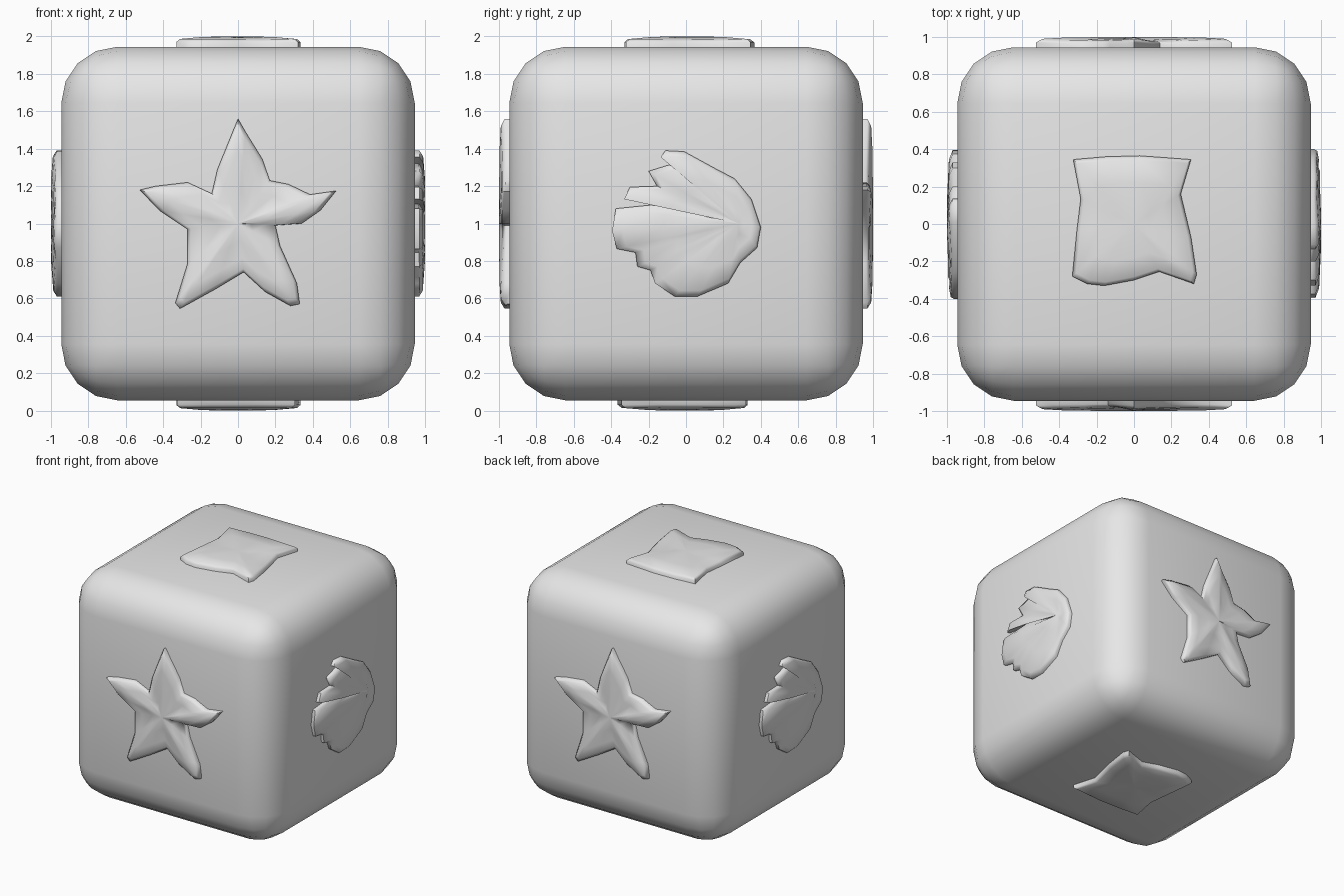
import bpy
import bmesh
import math
from mathutils import Vector

if "Cube" in bpy.data.objects:
    bpy.data.objects.remove(bpy.data.objects["Cube"], do_unlink=True)

HALF = 0.945  # half width of the block
CENTRE = Vector((0, 0, 1))

grey = bpy.data.materials.new("light grey")
grey.use_nodes = True
grey.diffuse_color = (0.8, 0.8, 0.8, 1)
grey.node_tree.nodes["Principled BSDF"].inputs["Base Color"].default_value = grey.diffuse_color


def finish(name, bm, angle):
    """Turn a bmesh into a smooth shaded object."""
    bmesh.ops.recalc_face_normals(bm, faces=bm.faces)
    mesh = bpy.data.meshes.new(name)
    bm.to_mesh(mesh)
    bm.free()
    mesh.materials.append(grey)
    obj = bpy.data.objects.new(name, mesh)
    bpy.context.collection.objects.link(obj)
    bpy.ops.object.select_all(action="DESELECT")
    obj.select_set(True)
    bpy.context.view_layer.objects.active = obj
    bpy.ops.object.shade_smooth_by_angle(angle=math.radians(angle))
    return obj


def relief(name, outline, hub, rings, side, up, valley):
    """Raised ornament: outline rings shrinking to a hub, lower where the outline is notched."""
    bm = bmesh.new()
    side, up, hub = Vector(side), Vector(up), Vector(hub)
    normal = side.cross(up)
    points = [Vector(p) for p in outline]
    count = len(points)
    reach = [(p - hub).length for p in points]

    def place(p, height):
        return bm.verts.new(CENTRE + side * p.x + up * p.y + normal * (HALF + height))

    loops = []
    for scale, height in rings:
        loop = []
        for i, p in enumerate(points):
            near = max(reach[i - 1], reach[i], reach[(i + 1) % count])
            ridge = 1 - valley * (1 - reach[i] / near)
            drop = ridge if height > 0 else 1
            loop.append(place(hub.lerp(p, scale), height * drop))
        loops.append(loop)
    for low, high in zip(loops, loops[1:]):
        for i in range(count):
            j = (i + 1) % count
            bm.faces.new((low[i], low[j], high[j], high[i]))
    # close the crown and the hidden back
    for loop, height in ((loops[-1], rings[-1][1]), (loops[0], rings[0][1])):
        tip = place(hub, height)
        for i in range(count):
            bm.faces.new((loop[i], loop[(i + 1) % count], tip))
    return finish(name, bm, 60)


# Rounded block
bm = bmesh.new()
bmesh.ops.create_cube(bm, size=2 * HALF)
bmesh.ops.translate(bm, verts=bm.verts, vec=CENTRE)
bmesh.ops.bevel(bm, geom=bm.edges[:], offset=0.3, segments=4, profile=0.5, affect="EDGES")
finish("rounded_block", bm, 50)

# Ornament outlines, measured from the middle of a face
star = [(0, .56), (.04, .49), (.13, .345), (.17, .23), (.27, .21), (.385, .155), (.525, .175),
        (.44, .07), (.34, 0), (.2, -.01), (.225, -.12), (.315, -.32), (.33, -.43), (.28, -.44),
        (.145, -.365), (.03, -.26), (-.12, -.35), (-.31, -.455), (-.335, -.425), (-.27, -.215),
        (-.27, -.03), (-.42, .07), (-.525, .18), (-.44, .2), (-.27, .22), (-.14, .16), (-.11, .29)]
shell = [(-.11, .39), (-.01, .385), (.155, .295), (.26, .24), (.35, .13), (.4, -.02), (.38, -.13),
         (.29, -.21), (.225, -.32), (.06, -.39), (-.06, -.39), (-.165, -.32), (-.19, -.25),
         (-.26, -.23), (-.27, -.155), (-.37, -.135), (-.395, -.04), (-.375, .08), (-.13, .105),
         (-.33, .13), (-.3, .195), (-.155, .2), (-.2, .28), (-.07, .32), (-.135, .355)]
pillow = [(-.325, .345), (-.15, .36), (.03, .365), (.305, .345), (.25, .16), (.305, -.07),
          (.335, -.27), (.32, -.32), (.25, -.295), (.135, -.255), (0, -.3), (-.16, -.33),
          (-.25, -.32), (-.33, -.28), (-.305, -.03), (-.285, .135)]

star_rings = [(1, -.02), (1, .025), (.93, .045), (.7, .052), (.35, .054)]
shell_rings = [(1, -.02), (1, .025), (.92, .045), (.6, .055), (.25, .05)]
pillow_rings = [(1, -.02), (1, .025), (.94, .042), (.6, .052), (.3, .055)]

# Each ornament appears on two opposite faces
X, Y, Z = (1, 0, 0), (0, 1, 0), (0, 0, 1)
for names, outline, hub, rings, side, ups, valley in (
        (("front_star", "back_star"), star, (0, 0), star_rings, X, (Z, Z), 0.7),
        (("left_shell", "right_shell"), shell, (.28, 0), shell_rings, Y, (Z, Z), 0.9),
        (("top_pillow", "bottom_pillow"), pillow, (0, 0), pillow_rings, X, (Y, Y), 0.2)):
    relief(names[0], outline, hub, rings, side, ups[0], valley)
    if names[1] == "bottom_pillow":
        relief(names[1], outline, hub, rings, side, -Vector(ups[1]), valley)
    else:
        relief(names[1], outline, hub, rings, -Vector(side), ups[1], valley)
